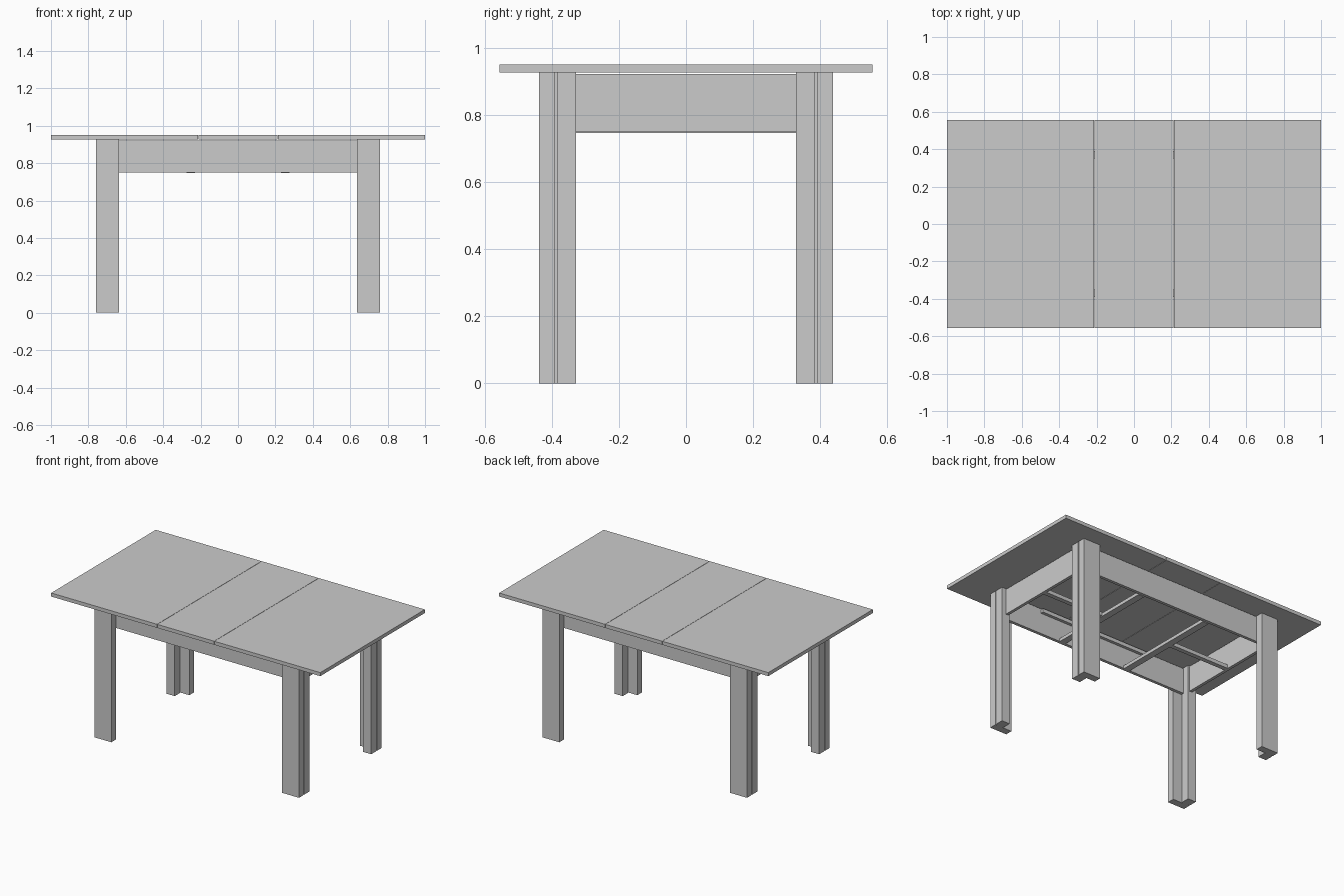
import bpy
import bmesh

cube = bpy.data.objects.get("Cube")
if cube:
    bpy.data.objects.remove(cube, do_unlink=True)

grey = bpy.data.materials.new("plain_grey")
grey.use_nodes = True
GREY = (0.6, 0.6, 0.6, 1)
grey.diffuse_color = GREY
grey.node_tree.nodes["Principled BSDF"].inputs["Base Color"].default_value = GREY


def boards(name, *spans):
    """One object made of boxes, each given as (x0, x1, y0, y1, z0, z1)."""
    bm = bmesh.new()
    for x0, x1, y0, y1, z0, z1 in spans:
        for v in bmesh.ops.create_cube(bm, size=1)["verts"]:
            v.co = (x1 if v.co.x > 0 else x0,
                    y1 if v.co.y > 0 else y0,
                    z1 if v.co.z > 0 else z0)
    mesh = bpy.data.meshes.new(name)
    bm.to_mesh(mesh)
    bm.free()
    mesh.materials.append(grey)
    obj = bpy.data.objects.new(name, mesh)
    bpy.context.collection.objects.link(obj)
    return obj


def flip(a, b, sign):
    return tuple(sorted((a * sign, b * sign)))


UNDER, TOP, APRON = 0.926, 0.95, 0.75
SEAM = 0.211

# Table top: two fixed leaves and a middle extension leaf with hairline seams
boards("middle_leaf", (-SEAM, SEAM, -0.555, 0.555, UNDER, TOP))
for side, s in (("left", 1), ("right", -1)):
    boards(side + "_leaf", (*flip(SEAM + 0.002, 1, s), -0.555, 0.555, UNDER, TOP))

    # End apron, cross bar and the centre bar joining them
    boards(side + "_apron", (*flip(0.71, 0.73, s), -0.335, 0.335, APRON, 0.921))
    boards(side + "_cross_bar", (*flip(0.23, 0.275, s), -0.37, 0.37, APRON - 0.004, 0.768))
    boards(side + "_centre_bar", (*flip(0.275, 0.71, s), 0, 0.03, APRON, 0.775))

    for end, t in (("back", 1), ("front", -1)):
        # L-shaped leg: wide outer board, recessed joint strip, side board
        boards(f"{end}_{side}_leg",
               (*flip(0.635, 0.76, s), *flip(0.39, 0.438, t), 0, UNDER),
               (*flip(0.705, 0.752, s), *flip(0.384, 0.39, t), 0, UNDER),
               (*flip(0.70, 0.76, s), *flip(0.328, 0.384, t), 0, UNDER))

# Long aprons and the sliding rails on their inner faces
for end, t in (("back", 1), ("front", -1)):
    boards(end + "_apron", (-0.70, 0.70, *flip(0.37, 0.39, t), APRON, 0.921))
    boards(end + "_slide_rail", (-0.42, 0.42, *flip(0.35, 0.37, t), 0.89, 0.915))
